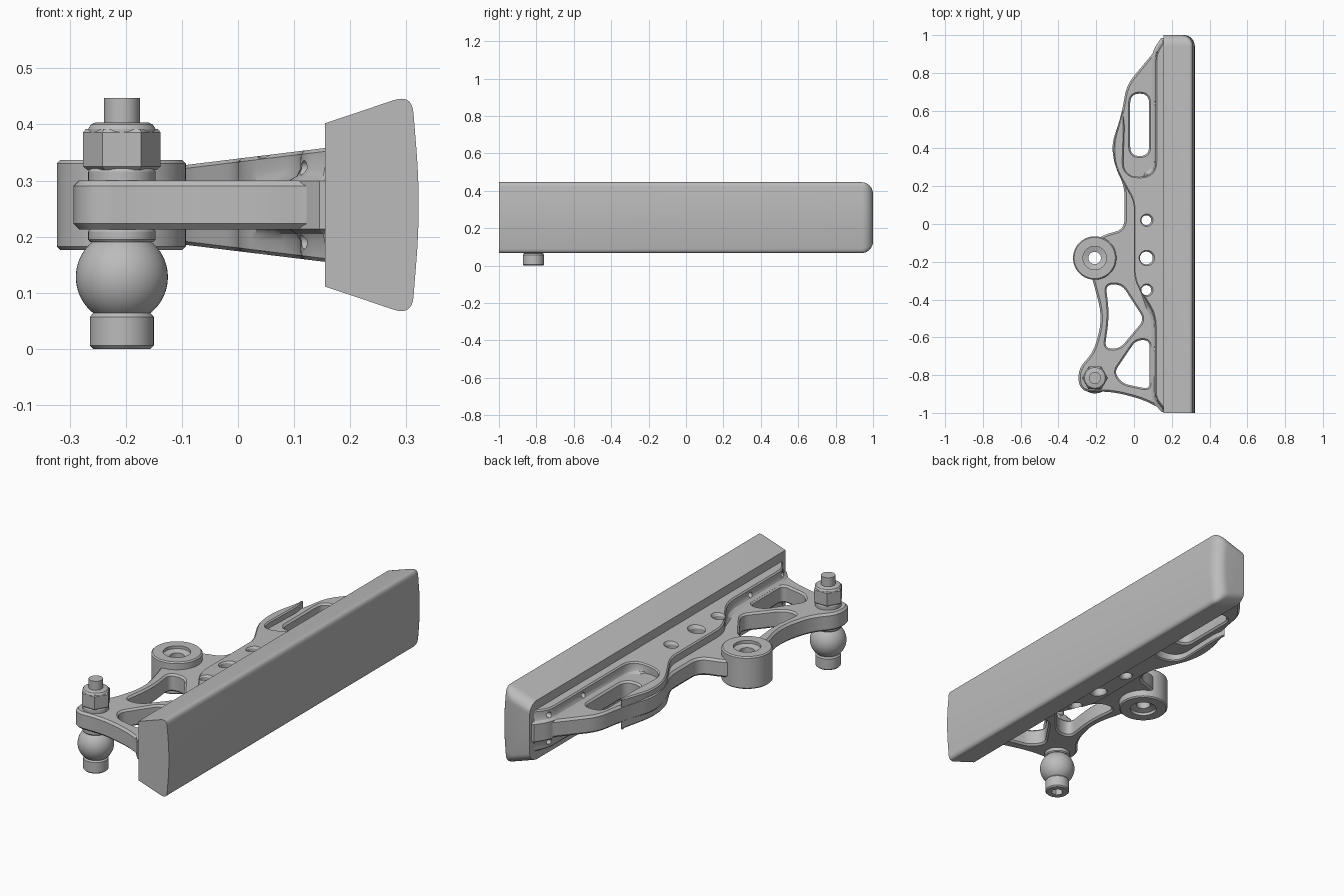
import bpy, bmesh, math
from mathutils import Vector, Matrix

if "Cube" in bpy.data.objects:
    bpy.data.objects.remove(bpy.data.objects["Cube"])

grey = bpy.data.materials.new("plain grey")
grey.use_nodes = True
grey.diffuse_color = (0.5, 0.5, 0.5, 1)
grey.node_tree.nodes["Principled BSDF"].inputs["Base Color"].default_value = (0.5, 0.5, 0.5, 1)

MID = 0.2565        # mid height of the bracket
HALF = 0.0435       # half thickness of the thin plate
BALL = (-0.207, -0.815)
BOSS = (-0.208, -0.18)


def add(name, rings):
    """Skin a stack of closed rings, capping both ends."""
    bm = bmesh.new()
    loops = [[bm.verts.new(p) for p in ring] for ring in rings]
    n = len(loops[0])
    for a, b in zip(loops, loops[1:]):
        for i in range(n):
            j = (i + 1) % n
            bm.faces.new((a[i], a[j], b[j], b[i]))
    bm.faces.new(loops[0][::-1])
    bm.faces.new(loops[-1])
    bmesh.ops.recalc_face_normals(bm, faces=bm.faces)
    mesh = bpy.data.meshes.new(name)
    bm.to_mesh(mesh)
    bm.free()
    mesh.materials.append(grey)
    ob = bpy.data.objects.new(name, mesh)
    bpy.context.collection.objects.link(ob)
    return ob


def rounded(points, r, steps=8):
    """Closed outline with rounded corners; a third value overrides r."""
    out = []
    n = len(points)
    for i, p in enumerate(points):
        c = Vector(p[:2])
        a = Vector(points[i - 1][:2]) - c
        b = Vector(points[(i + 1) % n][:2]) - c
        rad = min(p[2] if len(p) > 2 else r, a.length / 2, b.length / 2)
        s, e = c + a.normalized() * rad, c + b.normalized() * rad
        for k in range(steps + 1 if rad > 0 else 1):
            t = k / steps
            q = s * (1 - t) ** 2 + c * 2 * t * (1 - t) + e * t * t
            if not out or (q - out[-1]).length > 0.0005:
                out.append(q)
    if (out[0] - out[-1]).length < 0.0005:
        out.pop()
    return out


def prism(name, outline, levels):
    """Stack offset copies of an outline; levels hold (offset, z) rules in x."""
    n = len(outline)
    area = sum(outline[i - 1].cross(outline[i]) for i in range(n))
    sign = 1 if area > 0 else -1
    normals = []
    for i in range(n):
        d = (outline[(i + 1) % n] - outline[i]).normalized() + (outline[i] - outline[i - 1]).normalized()
        normals.append(Vector((d.y, -d.x)).normalized() * sign)
    rings = []
    for off, z in levels:
        ring = []
        for p, m in zip(outline, normals):
            q = p + m * off(p.x)
            ring.append((q.x, q.y, z(q.x)))
        rings.append(ring)
    return add(name, rings)


def symmetric(levels):
    """Mirror upper levels (offset, height above mid) to the underside."""
    low = [(o, lambda x, h=h: MID - h(x)) for o, h in levels]
    high = [(o, lambda x, h=h: MID + h(x)) for o, h in reversed(levels)]
    return low + high


def const(v):
    return lambda x: v


def lathe(name, centre, profile, sides=48):
    """Turn a (radius, z) profile about a vertical axis."""
    return add(name, [[(centre[0] + r * math.cos(2 * math.pi * k / sides),
                        centre[1] + r * math.sin(2 * math.pi * k / sides), z)
                       for k in range(sides)] for r, z in profile])


def cut(ob, make):
    cutter = make()
    cutter.hide_render = True
    mod = ob.modifiers.new("cut", "BOOLEAN")
    mod.operation, mod.solver, mod.object = "DIFFERENCE", "EXACT", cutter
    bpy.context.view_layer.objects.active = ob
    bpy.ops.object.modifier_apply(modifier=mod.name)
    bpy.data.objects.remove(cutter)


def window(outline):
    """Through cutter that flares slightly at both plate faces."""
    return lambda: prism("cutter", outline, symmetric([
        (const(0.035), const(0.07)), (const(0), const(0.035))]))


def drill(centre, profile, sides=32):
    return lambda: lathe("cutter", centre, profile, sides)


# Long pad: flared cross-section, rounded at the back end
section = rounded([(0.155, 0.111, 0), (0.155, 0.402, 0), (0.31, 0.454, 0.034),
                   (0.326, MID, 0.15), (0.31, 0.059, 0.034)], 0)
ends = [(-1, 0)] + [(0.94 + 0.06 * math.sin(a), 0.06 * (1 - math.cos(a)))
                    for a in [k * math.pi / 16 for k in range(9)]]
add("long_pad", [[(0.155 + (p.x - 0.155) * (1 - o / 0.18), y, MID + (p.y - MID) * (1 - o / 0.18))
                  for p in section] for y, o in ends])

# Thin bracket plate with chamfered edges
plate_outline = rounded([
    (0.2, 0.97, 0), (0.155, 0.97, 0), (-0.04, 0.735, 0.06), (-0.065, 0.58), (-0.12, 0.42),
    (-0.1, 0.3), (-0.05, 0.2), (-0.05, -0.03), (-0.16, -0.055), (-0.27, -0.13),
    (-0.22, -0.29), (-0.165, -0.5), (-0.215, -0.68), (-0.3, -0.77), (-0.285, -0.89),
    (-0.12, -0.885), (0.05, -0.93), (0.155, -0.985, 0), (0.2, -0.985, 0)], 1)
plate = prism("bracket_plate", plate_outline, symmetric([
    (const(-0.01), const(HALF)), (const(0), const(HALF - 0.01))]))

# Truss windows and slot
for pts, r in [
    ([(-0.15, -0.32), (-0.065, -0.32), (0.055, -0.505), (-0.075, -0.66),
      (-0.155, -0.66), (-0.13, -0.48, 0.1)], 0.04),
    ([(0.01, -0.615), (0.083, -0.615), (0.083, -0.875), (-0.06, -0.845), (-0.105, -0.785)], 0.035),
    ([(-0.02, 0.36), (0.08, 0.36), (0.08, 0.69), (-0.02, 0.69)], 0.05),
]:
    cut(plate, window(rounded(pts, r)))

# Tapered rail that thickens toward the pad, with a rim round the slot pocket
rail_outline = rounded([
    (0.2, 0.97, 0), (0.155, 0.965, 0), (0.115, 0.9), (0.115, 0.25, 0.085), (-0.06, 0.25, 0.085),
    (-0.05, 0.53), (-0.062, 0.6, 0.01), (-0.112, 0.42), (-0.1, 0.3), (-0.045, 0.2), (0, 0.12),
    (0, -0.3), (0.112, -0.48), (0.112, -0.92), (0.155, -0.975, 0), (0.2, -0.975, 0)], 0.06)


def wedge(drop):
    return lambda x: 0.0825 + 0.122 * x - drop


def flare(v):
    return lambda x: v if x > 0.06 else 0


rail = prism("tapered_rail", rail_outline, symmetric([
    (const(-0.006), wedge(0)), (const(0), wedge(0.006)), (flare(0.001), const(0.064)),
    (flare(0.007), const(0.052)), (flare(0.022), const(HALF - 0.001))]))

# Vertical holes through the rail, countersunk
for y, r in [(0.02, 0.026), (-0.18, 0.034), (-0.35, 0.026)]:
    prof = [(r + 0.02, MID - 0.11), (r, MID - 0.08), (r, MID + 0.08), (r + 0.02, MID + 0.11)]
    for ob in (plate, rail):
        cut(ob, drill((0.065, y), prof))

# Small fixing holes in the side of the rail
for y in (0.9, 0.64, -0.66, -0.92):
    for side in (-1, 1):
        def side_hole():
            ob = lathe("cutter", (0, 0), [(0.013, 0), (0.013, 0.08)], 20)
            ob.data.transform(Matrix.Translation((0.07, y, MID + side * 0.066))
                              @ Matrix.Rotation(math.pi / 2, 4, "Y"))
            return ob
        cut(rail, side_hole)

# Pivot boss with recessed bore
boss = lathe("pivot_boss", BOSS, [(0.109, MID - 0.08), (0.115, MID - 0.074),
                                  (0.115, MID + 0.074), (0.109, MID + 0.08)], 64)
bore = [(0.062, MID - 0.1), (0.062, MID - 0.066), (0.033, MID - 0.058),
        (0.033, MID + 0.058), (0.062, MID + 0.066), (0.062, MID + 0.1)]
cut(boss, drill(BOSS, bore, 48))
cut(plate, drill(BOSS, [(0.033, 0), (0.033, 0.5)], 48))

# Ball stud: foot, ball and collar
foot = lathe("stud_foot", BALL, [(0.051, 0), (0.057, 0.006), (0.057, 0.057), (0.051, 0.064)])
cut(foot, drill(BALL, [(0.028, -0.01), (0.028, 0.04)], 6))
arc = [math.radians(-52 + 104 * k / 24) for k in range(25)]
lathe("stud_ball", BALL, [(0.082 * math.cos(a), 0.128 + 0.082 * math.sin(a)) for a in arc])
lathe("stud_collar", BALL, [(0.056, 0.19), (0.06, 0.195), (0.06, 0.209), (0.056, 0.215)])

# Washer, hex nut and threaded end above the plate
lathe("washer", BALL, [(0.06, 0.298), (0.06, 0.316), (0.057, 0.321)])
lathe("hex_nut", BALL, [(0.062, 0.319), (0.069, 0.325), (0.069, 0.386), (0.064, 0.392)], 6)
lathe("nut_crown", BALL, [(0.06, 0.386), (0.06, 0.392), (0.055, 0.4), (0.048, 0.403)])
lathe("stud_end", BALL, [(0.032, 0.39), (0.032, 0.447)])

# Smooth curved walls, keep crisp edges
bpy.ops.object.select_all(action="DESELECT")
for ob in bpy.context.collection.objects:
    if ob.type == "MESH":
        ob.select_set(True)
        bpy.context.view_layer.objects.active = ob
bpy.ops.object.shade_smooth_by_angle(angle=math.radians(30))
